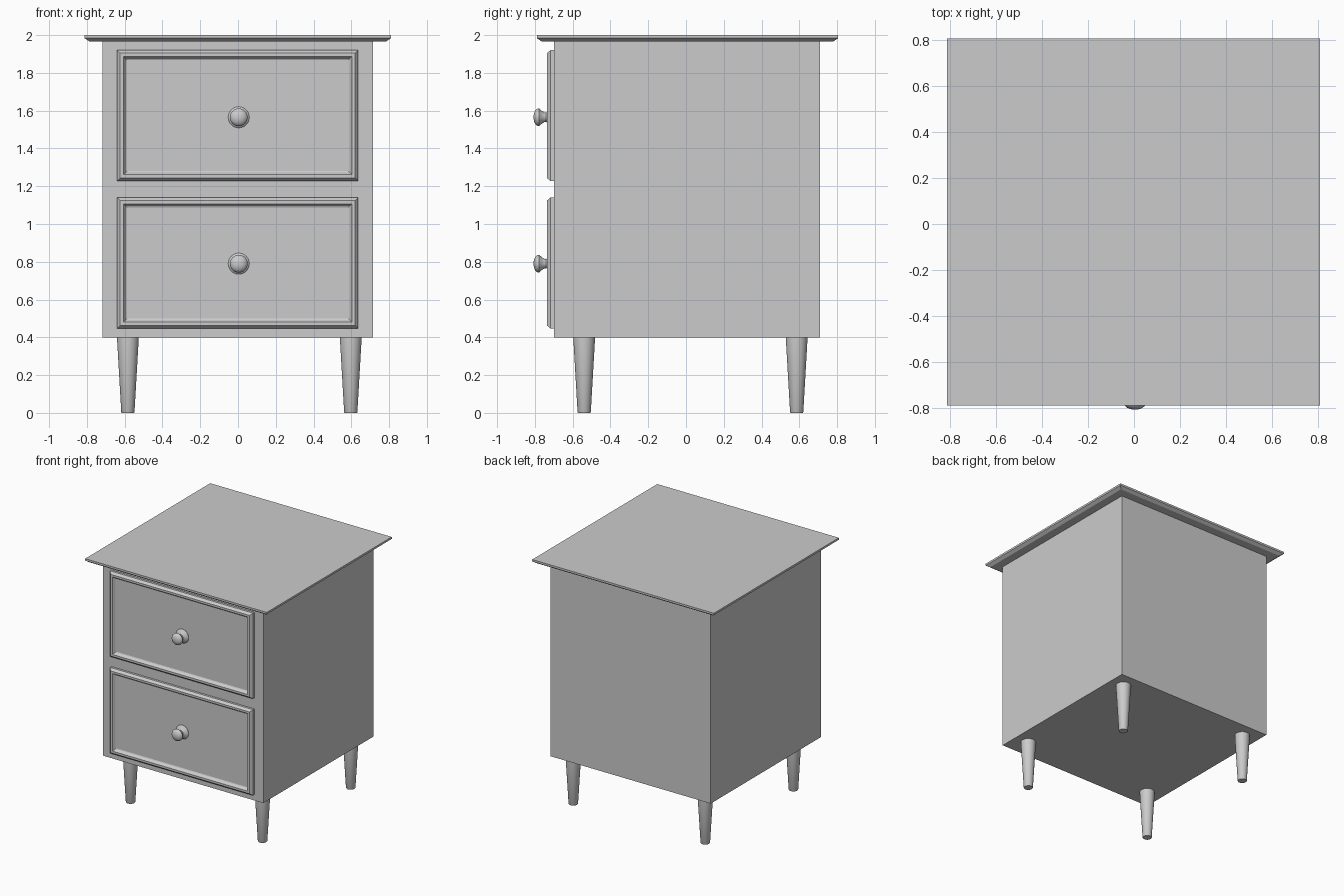
import bpy, bmesh, math
from mathutils import Matrix, Vector

if "Cube" in bpy.data.objects:
    bpy.data.objects.remove(bpy.data.objects["Cube"])


def finish(name, bm, smooth=False):
    bmesh.ops.recalc_face_normals(bm, faces=bm.faces[:])
    mesh = bpy.data.meshes.new(name)
    bm.to_mesh(mesh)
    bm.free()
    obj = bpy.data.objects.new(name, mesh)
    bpy.context.collection.objects.link(obj)
    if smooth:
        bpy.ops.object.select_all(action='DESELECT')
        obj.select_set(True)
        bpy.context.view_layer.objects.active = obj
        bpy.ops.object.shade_smooth_by_angle(angle=math.radians(35))
    return obj


def loft(name, rings, smooth=False):
    """Skin closed rings of points and cap both ends."""
    bm = bmesh.new()
    loops = [[bm.verts.new(p) for p in ring] for ring in rings]
    n = len(loops[0])
    for a, b in zip(loops, loops[1:]):
        for i in range(n):
            j = (i + 1) % n
            bm.faces.new((a[i], a[j], b[j], b[i]))
    bm.faces.new(loops[0])
    bm.faces.new(loops[-1])
    return finish(name, bm, smooth)


def stacked_rects(name, x0, x1, v0, v1, profile, matrix=Matrix()):
    """Rectangles inset by profile (inset, height), lofted along local z."""
    rings = []
    for d, h in profile:
        corners = ((x0 + d, v0 + d), (x1 - d, v0 + d), (x1 - d, v1 - d), (x0 + d, v1 - d))
        rings.append([matrix @ Vector((x, v, h)) for x, v in corners])
    return loft(name, rings)


def turned(name, profile, matrix, sides=32):
    """Lathe a (radius, height) profile around local z."""
    rings = []
    for r, h in profile:
        angles = [2 * math.pi * i / sides for i in range(sides)]
        rings.append([matrix @ Vector((r * math.cos(a), r * math.sin(a), h)) for a in angles])
    return loft(name, rings, smooth=True)


# Local z points out of the front (-y), local y points up
FACING_FRONT = Matrix.Rotation(math.radians(90), 4, 'X')

# Cabinet body
stacked_rects("cabinet_body", -0.718, 0.716, -0.70, 0.71, [(0, 0.40), (0, 1.967)])

# Table top with chamfered underside edge
stacked_rects("table_top", -0.813, 0.81, -0.79, 0.806,
              [(0.025, 1.967), (0, 1.984), (0, 2.0)])

# Drawer fronts: bevelled raised frame around a recessed panel
drawer_profile = [(0, 0.69), (0, 0.718), (0.016, 0.737), (0.033, 0.737),
                  (0.046, 0.718), (0.052, 0.715)]
# Knobs: flared foot, thin neck, domed head
knob_profile = [(0.056, 0.712), (0.056, 0.718), (0.050, 0.725), (0.030, 0.733),
                (0.024, 0.740), (0.026, 0.750), (0.033, 0.762), (0.042, 0.772),
                (0.047, 0.778), (0.047, 0.783), (0.043, 0.791), (0.034, 0.799),
                (0.020, 0.805), (0.006, 0.807)]
for level, z0, z1, knob_z in (("lower", 0.447, 1.14, 0.79), ("upper", 1.228, 1.92, 1.565)):
    stacked_rects(f"{level}_drawer_front", -0.64, 0.636, z0, z1, drawer_profile, FACING_FRONT)
    turned(f"{level}_drawer_knob", knob_profile,
           Matrix.Translation((0.004, 0, knob_z)) @ FACING_FRONT)

# Tapered round legs
leg_profile = [(0.033, 0), (0.035, 0.004), (0.057, 0.385), (0.057, 0.402)]
for side, x in (("left", -0.583), ("right", 0.597)):
    for end, y in (("front", -0.539), ("back", 0.586)):
        turned(f"{end}_{side}_leg", leg_profile, Matrix.Translation((x, y, 0)))
